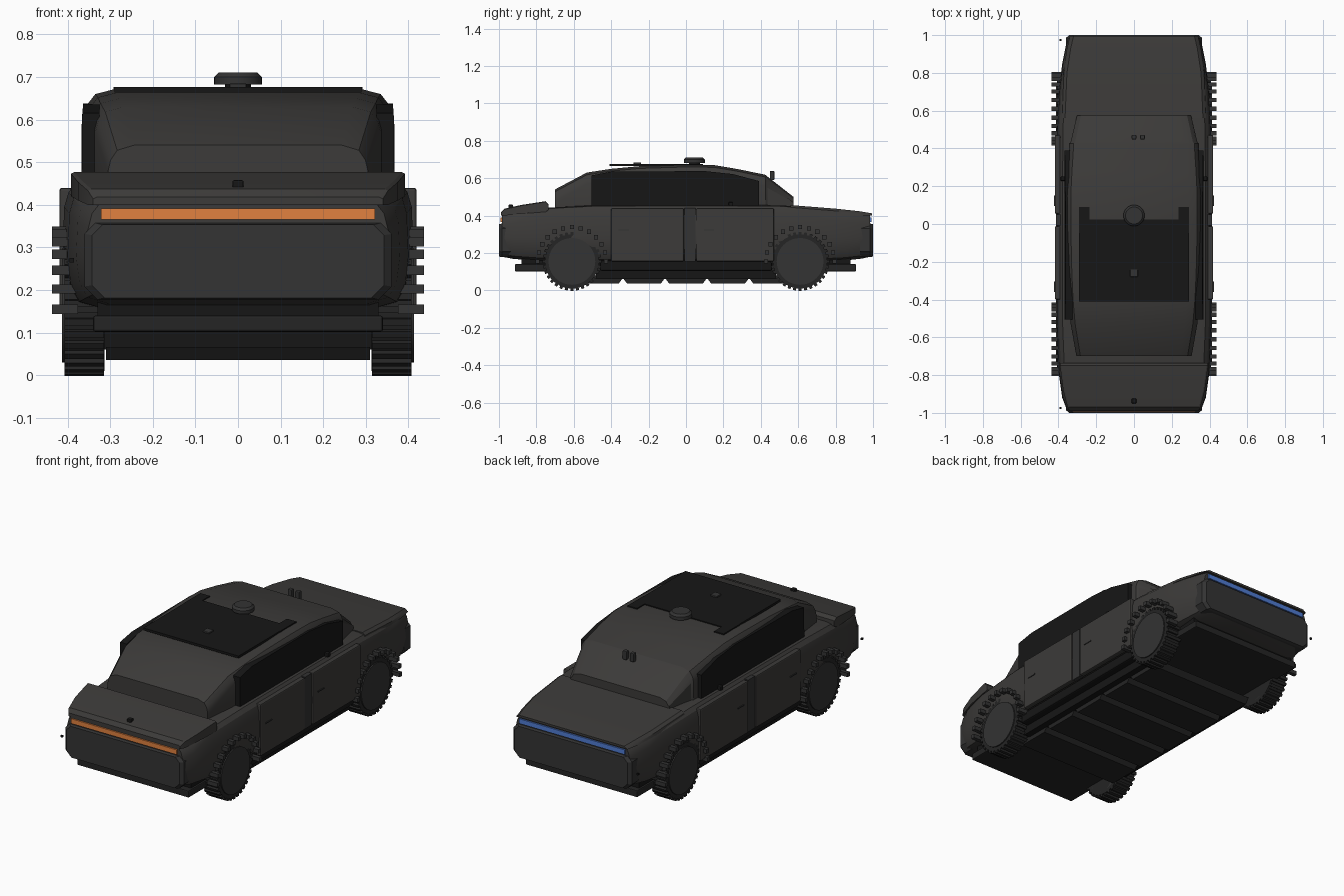
import bpy, bmesh, math
from mathutils import Matrix, Vector

if "Cube" in bpy.data.objects:
    bpy.data.objects.remove(bpy.data.objects["Cube"])


def mat(name, c):
    m = bpy.data.materials.new(name)
    m.diffuse_color = (*c, 1)
    m.use_nodes = True
    m.node_tree.nodes["Principled BSDF"].inputs["Base Color"].default_value = m.diffuse_color
    return m


PAINT = mat("dark_paint", (0.045, 0.043, 0.041))
PANEL = mat("panel_grey", (0.033, 0.033, 0.033))
BLACK = mat("black", (0.008, 0.008, 0.008))
RUBBER = mat("rubber", (0.018, 0.018, 0.018))
ORANGE = mat("orange_light", (0.75, 0.22, 0.05))
BLUE = mat("blue_light", (0.08, 0.2, 0.65))


def finish(name, bm, m, smooth=False, bevel=0):
    bmesh.ops.recalc_face_normals(bm, faces=bm.faces)
    me = bpy.data.meshes.new(name)
    bm.to_mesh(me)
    bm.free()
    me.materials.append(m)
    ob = bpy.data.objects.new(name, me)
    bpy.context.collection.objects.link(ob)
    if smooth:
        bpy.ops.object.select_all(action='DESELECT')
        ob.select_set(True)
        bpy.context.view_layer.objects.active = ob
        bpy.ops.object.shade_smooth_by_angle(angle=math.radians(25))
    if bevel:
        b = ob.modifiers.new("bevel", 'BEVEL')
        b.width, b.segments = bevel, 2
    return ob


def add_box(bm, x, y, z, rot=None):
    c = Vector(((x[0] + x[1]) / 2, (y[0] + y[1]) / 2, (z[0] + z[1]) / 2))
    s = Matrix.Diagonal((x[1] - x[0], y[1] - y[0], z[1] - z[0], 1))
    M = Matrix.Translation(c) @ (rot or Matrix()) @ s
    bmesh.ops.create_cube(bm, size=1, matrix=M)


def box(name, x, y, z, m=PAINT, bevel=0):
    bm = bmesh.new()
    add_box(bm, x, y, z)
    return finish(name, bm, m, bevel=bevel)


def skin(name, rings, m, smooth=False, bevel=0):
    """Joins rings of points into a closed tube."""
    bm = bmesh.new()
    vs = [[bm.verts.new(p) for p in r] for r in rings]
    n = len(vs[0])
    for a, b in zip(vs, vs[1:]):
        for i in range(n):
            bm.faces.new((a[i], a[(i + 1) % n], b[(i + 1) % n], b[i]))
    bm.faces.new(vs[0])
    bm.faces.new(vs[-1])
    return finish(name, bm, m, smooth, bevel)


def loft(name, stations, section, m=PAINT):
    """Symmetric sections placed along y."""
    rings = []
    for st in stations:
        half = section(*st[1:])
        rings.append([(x, st[0], z) for x, z in half] +
                     [(-x, st[0], z) for x, z in reversed(half)])
    return skin(name, rings, m, smooth=True)


def cyl(name, r1, r2, depth, matrix, m, seg=32):
    bm = bmesh.new()
    bmesh.ops.create_cone(bm, cap_ends=True, segments=seg, radius1=r1, radius2=r2,
                          depth=depth, matrix=matrix)
    return finish(name, bm, m, smooth=True)


# Lower body shell
def body_section(w, zb, zt):
    return [(.8 * w, zb), (.93 * w, zb + .015), (.98 * w, zb + .05), (w, .28),
            (.99 * w, zt - .06), (.965 * w, zt - .025), (.92 * w, zt - .005), (.85 * w, zt)]


loft("body", [(-.985, .355, .18, .405), (-.92, .38, .168, .42), (-.78, .40, .158, .44),
              (-.5, .412, .15, .455), (0, .412, .15, .457), (.5, .409, .15, .455),
              (.7, .398, .153, .442), (.85, .38, .16, .428), (.94, .362, .17, .418),
              (.985, .35, .18, .405)], body_section)

# Raised rear deck
loft("rear_deck", [(-.99, .34, .40, .418), (-.97, .352, .40, .437), (-.88, .375, .41, .457),
                   (-.75, .392, .42, .477), (-.735, .388, .43, .46)],
     lambda w, zb, zt: [(w, zb), (w, zt - .004), (w - .008, zt)])

# Front hood
loft("hood", [(.56, .385, .42, .456), (.8, .375, .41, .437), (.93, .355, .40, .423),
              (.995, .34, .40, .412)],
     lambda w, zb, zt: [(w, zb), (w - .004, zt - .012), (w - .02, zt)])

# Cabin and roof
def cabin_section(w, zt):
    return [(w, .43), (w, .46), (w, max(.47, zt - .06)), (.98 * w, zt - .035),
            (.93 * w, zt - .012), (.8 * w, zt)]


loft("cabin", [(-.70, .305, .54), (-.53, .335, .63), (-.4, .347, .65), (-.25, .354, .664),
               (0, .36, .672), (.15, .36, .67), (.28, .353, .648), (.425, .343, .618),
               (.435, .335, .609), (.575, .302, .50)], cabin_section)

# Per side: windows, doors, handles, mirror cameras, sills
window = [(-.505, .455), (-.505, .615), (-.40, .635), (.10, .638), (.25, .622),
          (.39, .585), (.39, .455)]
for s, side in ((1, "right"), (-1, "left")):
    skin(side + "_windows", [[(s * .325, y, z) for y, z in window],
                             [(s * (.367 - .10 * max(0, z - .6)), y, z) for y, z in window]], BLACK)
    for label, y0, y1 in (("rear", -.40, -.012), ("front", .055, .47)):
        box(f"{side}_{label}_door", sorted((s * .39, s * .419)), (y0, y1), (.155, .44), PAINT, .006)
        box(f"{side}_{label}_handle", sorted((s * .41, s * .423)), (y0 + .04, y0 + .095),
            (.32, .326), PANEL)
    box(side + "_pillar_trim", sorted((s * .39, s * .414)), (-.008, .05), (.155, .44), PANEL)
    box(side + "_mirror_camera", sorted((s * .362, s * .388)), (.228, .252), (.45, .472), BLACK, .004)
    box(side + "_sill", sorted((s * .33, s * .385)), (-.46, .46), (.105, .16), BLACK, .008)

# End panels, light bars and lower lips
outline = [(-.35, .21), (-.32, .18), (.32, .18), (.35, .21), (.35, .33), (.325, .355),
           (-.325, .355), (-.35, .33)]
for s, end, m in ((-1, "front", ORANGE), (1, "rear", BLUE)):
    skin(end + "_end_panel", [[(x * k, s * y, .2675 + (z - .2675) * k) for x, z in outline]
                              for y, k in ((.93, 1.03), (.985, 1.03), (1.0, .98))], PANEL)
    box(end + "_light_bar", (-.322, .322), sorted((s * .97, s * .993)), (.365, .391), m)
    box(end + "_corner_marker", (-.395, -.385), (s * .975 - .005, s * .975 + .005), (.265, .275), BLACK)

# Underbody plate, core and battery slabs
box("underbody_plate", (-.34, .34), (-.915, .91), (.102, .14), RUBBER, .005)
box("underbody_joint", (-.33, .33), (-.88, .88), (.135, .185), BLACK)
box("underbody_core", (-.345, .345), (-.48, .48), (.06, .11), BLACK)
for i in range(5):
    c = (i - 2) * .225
    skin(f"battery_slab_{i + 1}",
         [[(x, c - .112, .066), (x, c - .09, .036), (x, c + .09, .036), (x, c + .112, .066)]
          for x in (-.31, .31)], RUBBER)

# Wheels with tread lugs, and studded arches
R, ZC = .145, .155
for s, side in ((1, "right"), (-1, "left")):
    for y, end in ((-.61, "front"), (.61, "rear")):
        tag = f"{side}_{end}"
        rot = Matrix.Rotation(math.pi / 2, 4, 'Y')
        cyl(tag + "_tyre", R, R, .094, Matrix.Translation((s * .36, y, ZC)) @ rot, RUBBER, 40)
        cyl(tag + "_hub", .125, .125, .10, Matrix.Translation((s * .363, y, ZC)) @ rot, PANEL, 40)
        bm = bmesh.new()
        for i in range(32):
            a = math.tau * i / 32
            cy, cz = y + .147 * math.cos(a), ZC + .147 * math.sin(a)
            add_box(bm, sorted((s * .314, s * .407)), (cy - .008, cy + .008), (cz - .01, cz + .01),
                    Matrix.Rotation(a - math.pi / 2, 4, 'X'))
        finish(tag + "_tread", bm, RUBBER)
        bm = bmesh.new()
        for i in range(13):
            a = math.pi * i / 12
            cy, cz = y + .183 * math.cos(a), ZC + .183 * math.sin(a)
            add_box(bm, sorted((s * .375, s * .437)), (cy - .011, cy + .011), (cz - .011, cz + .011))
        finish(tag + "_arch_studs", bm, PANEL)

# Roof glass with side strips
box("roof_glass", (-.29, .29), (-.41, .025), (.664, .677), BLACK)
for s in (-1, 1):
    box("roof_strip", sorted((s * .235, s * .292)), (-.05, .09), (.66, .677), BLACK)

# Roof sensor pod and small sensors
T = Matrix.Translation
cyl("sensor_stem", .03, .03, .03, T((0, .045, .675)), BLACK)
cyl("sensor_pod", .056, .056, .018, T((0, .045, .691)), PANEL)
cyl("sensor_cap", .056, .045, .011, T((0, .045, .7055)), PANEL)
box("roof_sensor", (-.02, .02), (-.28, -.24), (.67, .685), PANEL, .003)
for x in (0, .045):
    box("windscreen_sensor", (x - .012, x + .012), (.448, .472), (.59, .638), PANEL, .004)
box("deck_sensor", (-.013, .013), (-.95, -.925), (.43, .458), BLACK, .004)
